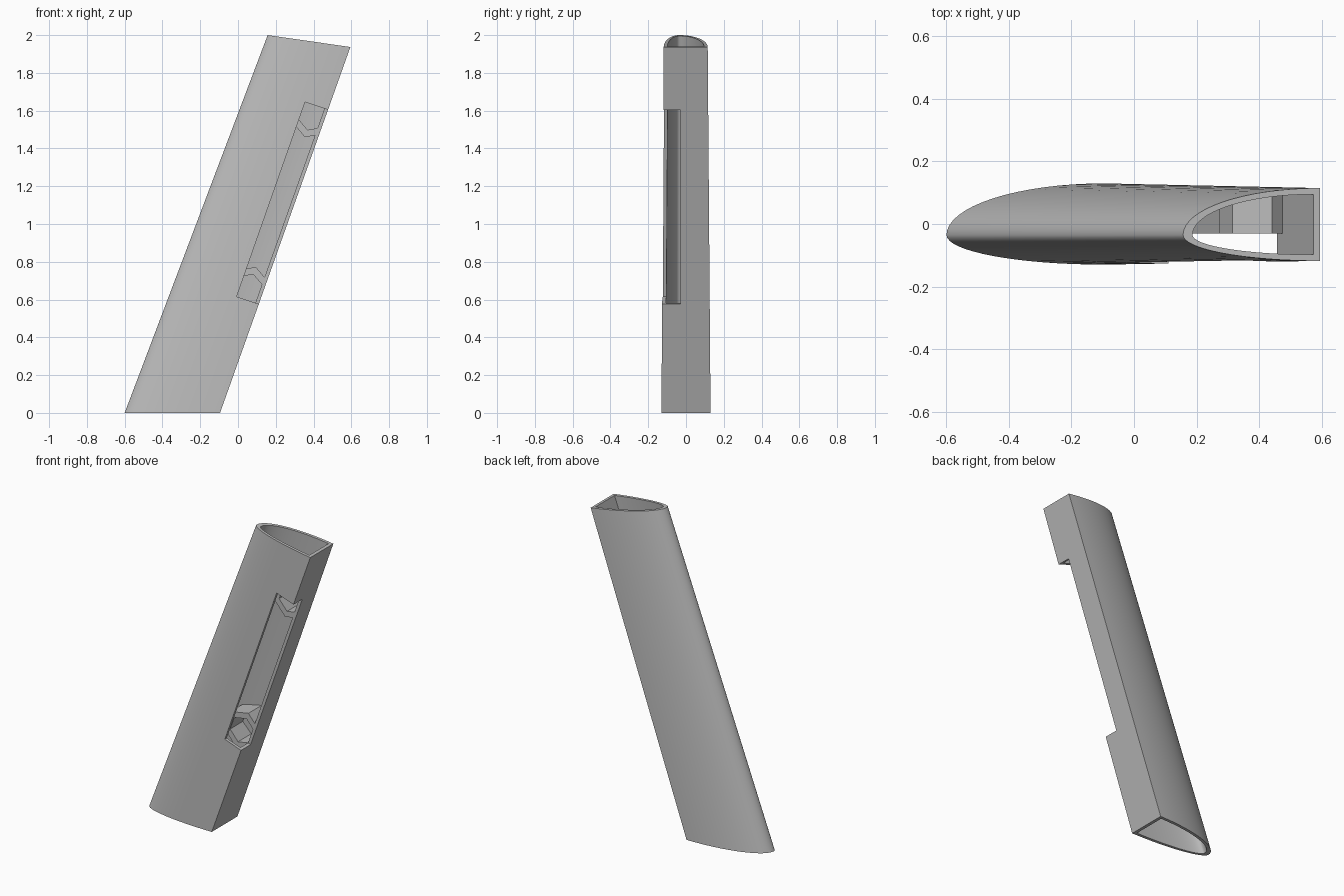
import bpy, bmesh, math
from mathutils import Vector

cube = bpy.data.objects.get("Cube")
if cube:
    bpy.data.objects.remove(cube, do_unlink=True)

gray = bpy.data.materials.new("plain gray")
gray.use_nodes = True
COLOR = (0.5, 0.5, 0.5, 1)
gray.diffuse_color = COLOR
gray.node_tree.nodes["Principled BSDF"].inputs["Base Color"].default_value = COLOR

NOSE_Y = -0.035
STEPS = 32
RAKE = Vector((0.342, 0, 0.94))


def finish(bm, name):
    bmesh.ops.recalc_face_normals(bm, faces=bm.faces)
    mesh = bpy.data.meshes.new(name)
    bm.to_mesh(mesh)
    bm.free()
    mesh.materials.append(gray)
    obj = bpy.data.objects.new(name, mesh)
    bpy.context.collection.objects.link(obj)
    return obj


def section(bm, nose, tail, back, front, wall=0.0):
    """Half-ellipse nose with a flat tail; nose and tail are (x, z)."""
    length = tail[0] - nose[0]
    x0, x1 = nose[0] + 1.5 * wall, tail[0] - wall
    loop = []
    for i in range(STEPS + 1):
        a = math.pi * (i / STEPS - 0.5)
        x = x1 - (x1 - x0) * math.cos(a)
        width = (back - NOSE_Y if a > 0 else NOSE_Y - front) - wall
        z = nose[1] + (tail[1] - nose[1]) * (x - nose[0]) / length
        loop.append(bm.verts.new((x, NOSE_Y + width * math.sin(a), z)))
    return loop


def rings(bm, wall):
    return (section(bm, (-0.6, 0), (-0.095, 0), 0.13, -0.13, wall),
            section(bm, (0.157, 2), (0.595, 1.937), 0.115, -0.118, wall))


def bridge(bm, a, b):
    for i in range(len(a)):
        j = (i + 1) % len(a)
        bm.faces.new((a[i], a[j], b[j], b[i]))


def prism(name, points, y0, y1):
    bm = bmesh.new()
    a, b = ([bm.verts.new((p[0], y, p[1])) for p in points] for y in (y0, y1))
    bridge(bm, a, b)
    bm.faces.new(a)
    bm.faces.new(b)
    return finish(bm, name)


def boolean(obj, cutter, operation):
    mod = obj.modifiers.new(operation.lower(), "BOOLEAN")
    mod.object = cutter
    mod.operation = operation
    mod.solver = "EXACT"
    bpy.context.view_layer.objects.active = obj
    bpy.ops.object.modifier_apply(modifier=mod.name)


def shade(obj):
    bpy.ops.object.select_all(action="DESELECT")
    obj.select_set(True)
    bpy.context.view_layer.objects.active = obj
    bpy.ops.object.shade_smooth_by_angle(angle=math.radians(25))


# Hollow raked tube
bm = bmesh.new()
out_low, out_high = rings(bm, 0)
in_low, in_high = rings(bm, 0.02)
bridge(bm, out_low, out_high)
bridge(bm, in_low, in_high)
bridge(bm, out_low, in_low)
bridge(bm, out_high, in_high)
tube = finish(bm, "tube_shell")

# Solid core used to trim the inner sockets to the shell
bm = bmesh.new()
low, high = rings(bm, 0.01)
bridge(bm, low, high)
bm.faces.new(low)
bm.faces.new(high)
core = finish(bm, "core_trimmer")

# Slot through the front skin and half of the tail wall
slot = prism("slot_cutter", [(-0.007, 0.615), (0.355, 1.645), (0.715, 1.525), (0.353, 0.495)],
             -0.4, -0.03)
boolean(tube, slot, "DIFFERENCE")
shade(tube)


# Hexagonal sockets standing on the inside of the back skin
def hex_points(center, radius):
    start = math.atan2(RAKE.z, RAKE.x)
    return [(center[0] + radius * math.cos(start + k * math.pi / 3),
             center[1] + radius * math.sin(start + k * math.pi / 3)) for k in range(6)]


for name, center in (("upper_socket", (0.398, 1.58)), ("lower_socket", (0.051, 0.652))):
    socket = prism(name, hex_points(center, 0.128), -0.03, 0.3)
    bore = prism(name + "_bore", hex_points(center, 0.087), -0.1, 0.4)
    boolean(socket, bore, "DIFFERENCE")
    boolean(socket, core, "INTERSECT")
    bpy.data.objects.remove(bore, do_unlink=True)
    shade(socket)

for helper in (core, slot):
    bpy.data.objects.remove(helper, do_unlink=True)
